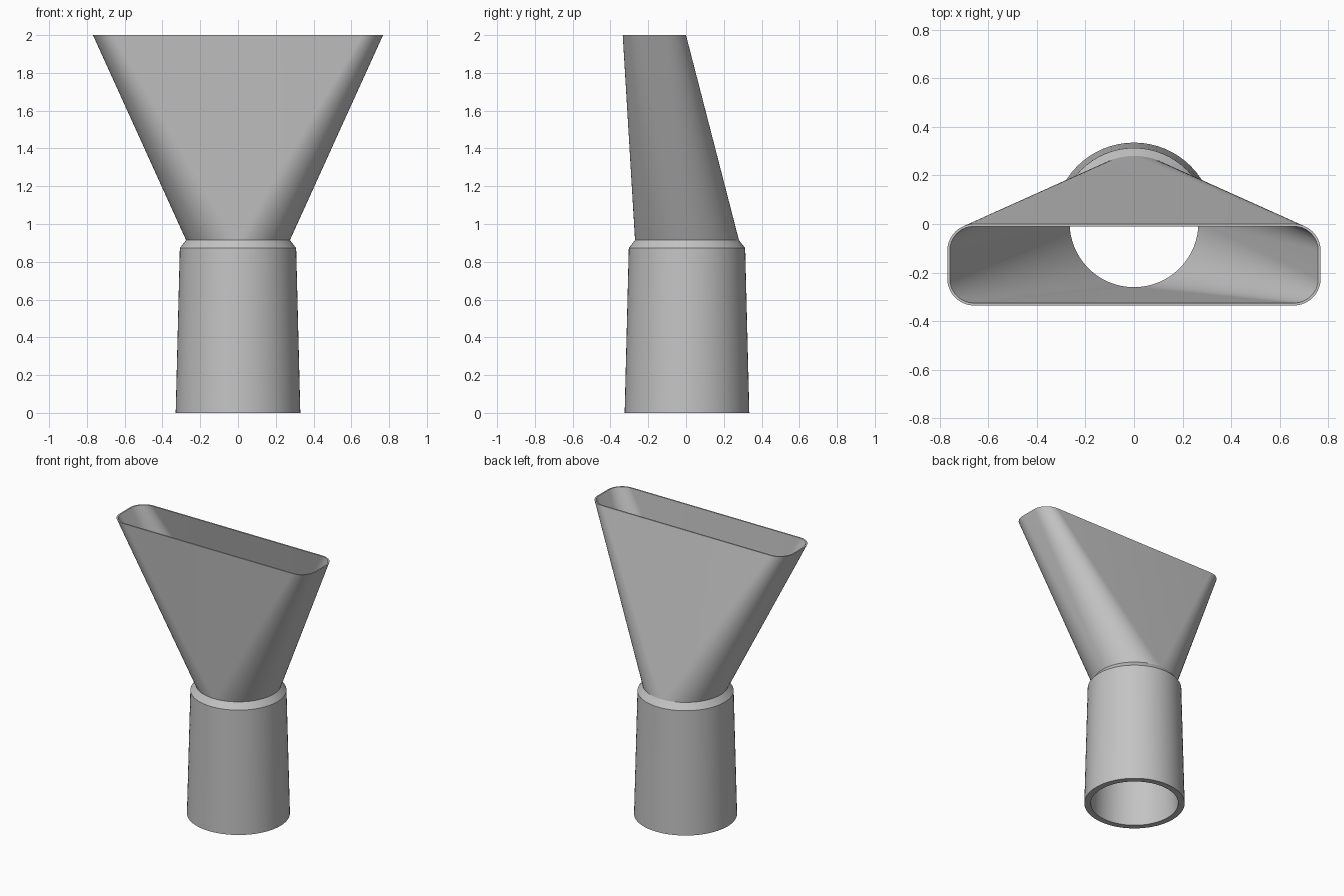
import bpy
import bmesh
from math import cos, sin, pi, radians

cube = bpy.data.objects.get("Cube")
if cube:
    bpy.data.objects.remove(cube, do_unlink=True)

STEPS = 16          # segments per quarter turn
AXIS_Y = 0.005      # centre of the round tube
JOIN_Z = 0.915      # where the tube meets the flared nozzle
OUTER_R, INNER_R = 0.275, 0.265

grey = bpy.data.materials.new("plain_grey")
grey.use_nodes = True
colour = (0.55, 0.55, 0.55, 1)
grey.diffuse_color = colour
grey.node_tree.nodes["Principled BSDF"].inputs["Base Color"].default_value = colour


def ring(bm, z, radius, half_x=0.0, half_y=0.0, centre_y=AXIS_Y):
    """Rounded rectangle; a plain circle when both half sizes are zero."""
    verts = []
    for q, (sx, sy) in enumerate([(1, 1), (-1, 1), (-1, -1), (1, -1)]):
        for i in range(STEPS + 1):
            a = (q + i / STEPS) * pi / 2
            verts.append(bm.verts.new((sx * half_x + radius * cos(a),
                                       centre_y + sy * half_y + radius * sin(a), z)))
    return verts


def loft(name, sections, closed=False):
    """Skin a chain of rings, merging the doubled points of the circles."""
    bm = bmesh.new()
    rings = [ring(bm, *s) for s in sections]
    pairs = list(zip(rings, rings[1:]))
    if closed:
        pairs.append((rings[-1], rings[0]))
    for a, b in pairs:
        for i in range(len(a)):
            j = (i + 1) % len(a)
            bm.faces.new((a[i], a[j], b[j], b[i]))
    bmesh.ops.remove_doubles(bm, verts=bm.verts[:], dist=0.0001)
    mesh = bpy.data.meshes.new(name)
    bm.to_mesh(mesh)
    bm.free()
    mesh.materials.append(grey)
    obj = bpy.data.objects.new(name, mesh)
    bpy.context.collection.objects.link(obj)
    bpy.ops.object.select_all(action="DESELECT")
    obj.select_set(True)
    bpy.context.view_layer.objects.active = obj
    bpy.ops.object.shade_smooth_by_angle(angle=radians(30))
    return obj


# Tapered hose connector: bore, bottom rim, outer wall, chamfered shoulder
loft("connector_tube", [
    (JOIN_Z, INNER_R),
    (0.0, 0.288),
    (0.0, 0.33),
    (0.872, 0.308),
    (JOIN_Z, OUTER_R),
])

# Flared nozzle: round at the bottom, wide rounded slot at the top
slot = dict(half_x=0.658, half_y=0.0575, centre_y=-0.1675)
loft("flared_nozzle", [
    (JOIN_Z, OUTER_R),
    (2.0, 0.11, *slot.values()),
    (2.0, 0.10, *slot.values()),
    (JOIN_Z, INNER_R),
])
